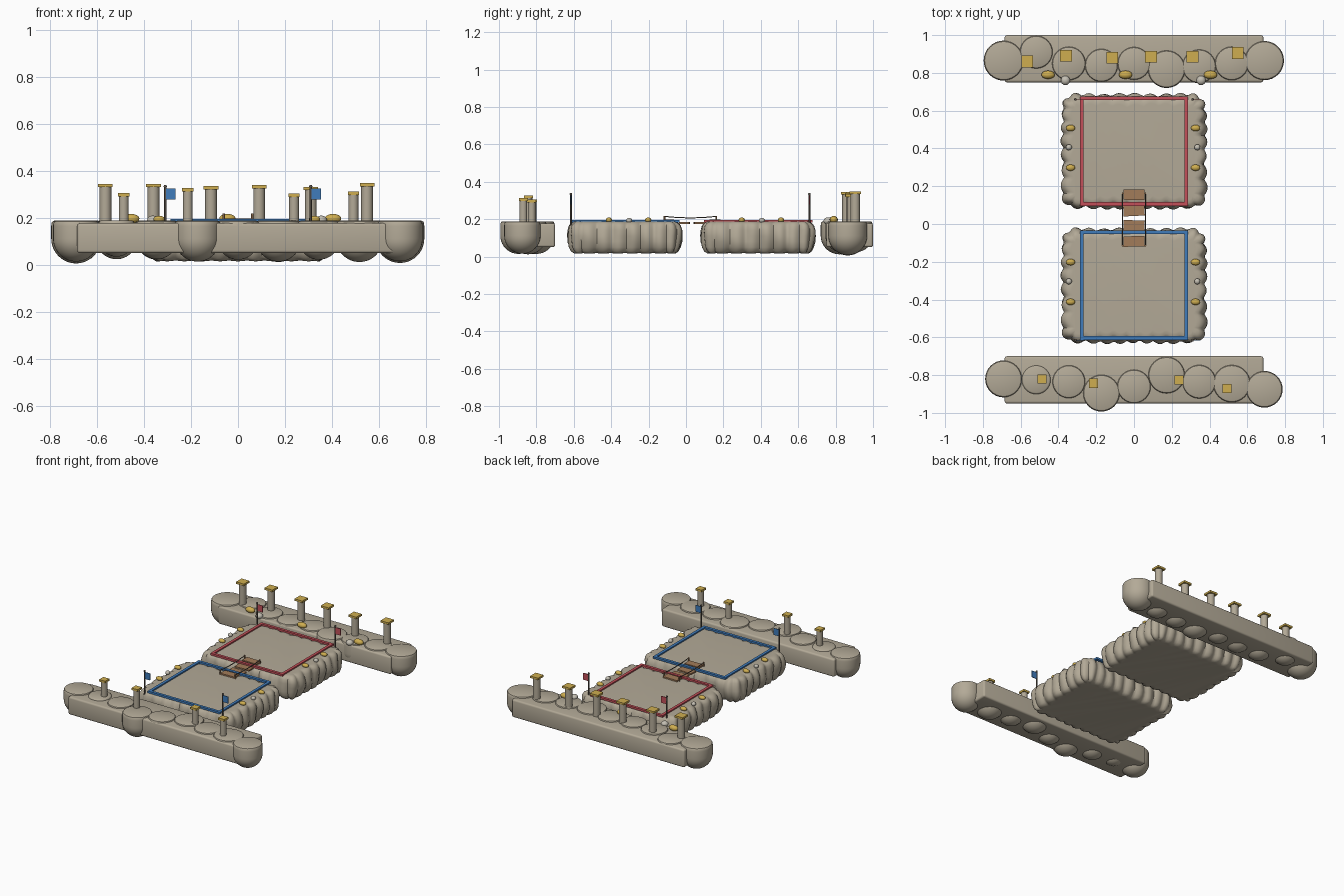
import bpy, bmesh, math
from mathutils import Vector

if "Cube" in bpy.data.objects:
    bpy.data.objects.remove(bpy.data.objects["Cube"])


def mat(name, c):
    m = bpy.data.materials.new(name)
    m.diffuse_color = (*c, 1)
    m.use_nodes = True
    m.node_tree.nodes["Principled BSDF"].inputs["Base Color"].default_value = m.diffuse_color
    return m


STONE = mat("stone", (0.45, 0.40, 0.31))
GOLD = mat("gold", (0.62, 0.42, 0.08))
PEBBLE = mat("pebble", (0.55, 0.52, 0.45))
WOOD = mat("wood", (0.36, 0.20, 0.10))
DARK = mat("dark", (0.12, 0.10, 0.08))
RED = mat("red", (0.55, 0.08, 0.10))
BLUE = mat("blue", (0.05, 0.20, 0.50))


def make(name, bm, m, angle=None):
    bmesh.ops.recalc_face_normals(bm, faces=bm.faces[:])
    me = bpy.data.meshes.new(name)
    bm.to_mesh(me)
    bm.free()
    me.materials.append(m)
    o = bpy.data.objects.new(name, me)
    bpy.context.collection.objects.link(o)
    if angle:
        bpy.ops.object.select_all(action='DESELECT')
        bpy.context.view_layer.objects.active = o
        o.select_set(True)
        bpy.ops.object.shade_smooth_by_angle(angle=math.radians(angle))
    return o


def box(name, c, size, m, bevel=0, rot=0):
    bm = bmesh.new()
    bmesh.ops.create_cube(bm, size=1)
    bmesh.ops.scale(bm, vec=size, verts=bm.verts)
    if bevel:
        bmesh.ops.bevel(bm, geom=bm.edges[:], offset=bevel, segments=3, affect='EDGES', profile=0.5)
    o = make(name, bm, m, 40 if bevel else None)
    o.location = c
    o.rotation_euler.z = rot
    return o


def lathe(name, x, y, profile, m, n=32, angle=40):
    bm = bmesh.new()
    rings = [[bm.verts.new((x + r * math.cos(2 * math.pi * i / n), y + r * math.sin(2 * math.pi * i / n), z))
              for i in range(n)] for r, z in profile]
    skin(bm, rings)
    return make(name, bm, m, angle)


def skin(bm, rings):
    n = len(rings[0])
    for a, b in zip(rings, rings[1:]):
        for i in range(n):
            bm.faces.new((a[i], a[(i + 1) % n], b[(i + 1) % n], b[i]))
    bm.faces.new(rings[0])
    bm.faces.new(rings[-1])


def ball(name, c, s, m):
    bm = bmesh.new()
    bmesh.ops.create_uvsphere(bm, u_segments=14, v_segments=8, radius=1)
    bmesh.ops.scale(bm, vec=s, verts=bm.verts)
    bmesh.ops.translate(bm, vec=c, verts=bm.verts)
    return make(name, bm, m, 60)


def rod(name, pts, r, m):
    cu = bpy.data.curves.new(name, 'CURVE')
    cu.dimensions = '3D'
    cu.bevel_depth, cu.bevel_resolution, cu.use_fill_caps = r, 1, True
    sp = cu.splines.new('POLY')
    sp.points.add(len(pts) - 1)
    for p, q in zip(sp.points, pts):
        p.co = (*q, 1)
    cu.materials.append(m)
    o = bpy.data.objects.new(name, cu)
    bpy.context.collection.objects.link(o)


# Stone banks: a slab with a row of round-bottomed boulders
def bank(name, y0, stones):
    box(name + "_slab", (0, y0, 0.114), (1.37, 0.25, 0.128), STONE, 0.012)
    for i, (y, r) in enumerate(stones):
        x = -0.69 + 0.1725 * i
        prof = [(r * math.sin(a), 0.112 - 0.1 * r / 0.1 * math.cos(a))
                for a in [math.pi / 2 * (k + 0.3) / 10.3 for k in range(11)]]
        prof += [(r, 0.165), (r * 0.985, 0.178), (r * 0.95, 0.185), (r * 0.88, 0.188)]
        lathe(name + "_boulder", x, y, prof, STONE)


bank("front_bank", -0.825, [(-0.82, .098), (-0.825, .077), (-0.835, .088), (-0.895, .098), (-0.86, .09),
                            (-0.80, .098), (-0.835, .09), (-0.845, .1), (-0.875, .097)])
bank("back_bank", 0.875, [(0.865, .106), (0.91, .088), (0.85, .09), (0.84, .088), (0.85, .088),
                          (0.82, .1), (0.835, .09), (0.85, .09), (0.865, .104)])


# Pillars with square gold caps
def pillar(x, y, top, r, cap):
    lathe("pillar_shaft", x, y, [(r, 0.17), (r, top - 0.006)], STONE, 16)
    box("pillar_cap", (x, y, top - 0.007), (cap, cap, 0.014), GOLD)


for x, y, t in [(-.565, .86, .345), (-.36, .89, .345), (-.115, .88, .336), (.09, .885, .34),
                (.31, .885, .332), (.55, .905, .348)]:
    pillar(x, y, t, 0.025, 0.062)
for x, y, t in [(-.487, -.82, .306), (-.214, -.843, .327), (.239, -.825, .304), (.492, -.87, .312)]:
    pillar(x, y, t, 0.021, 0.048)


# Lumpy floating islands, lofted from scalloped rounded rectangles
def island(name, yc, hx=0.378, hy=0.298, cr=0.075):
    base = []
    for q, (sx, sy) in enumerate([(1, 1), (-1, 1), (-1, -1), (1, -1)]):
        c = Vector((sx * (hx - cr), sy * (hy - cr)))
        for k in range(11):
            a = math.pi / 2 * (q + k / 10)
            d = Vector((math.cos(a), math.sin(a)))
            base.append((c + d * cr, d))
        nx, ny = [(-1, 1), (-1, -1), (1, -1), (1, 1)][q]
        end = Vector((nx * (hx - cr), ny * (hy - cr))) + d * cr
        start = base[-1][0]
        for k in range(1, 48):
            base.append((start.lerp(end, k / 48), d))
    length, s = 0, []
    for i, (p, d) in enumerate(base):
        s.append(length)
        length += (base[(i + 1) % len(base)][0] - p).length
    prof = [(0.062, .018), (.04, .021), (.022, .033), (.010, .05), (.002, .08), (0, .11),
            (.002, .14), (.009, .163), (.02, .178), (.036, .186), (.055, .187)]
    bm = bmesh.new()
    rings = []
    for inset, z in prof:
        ring = []
        for (p, d), u in zip(base, s):
            t = u / length * 2 * math.pi
            lump = 0.016 * abs(math.sin(t * 17 + 0.6 * math.sin(t * 3))) - 0.008
            lump += 0.004 * math.sin(t * 9 + z * 40)
            dz = -0.006 * abs(math.sin(t * 17)) if z < 0.04 and inset < 0.06 else 0
            q = p - d * (inset - lump)
            ring.append(bm.verts.new((q.x, q.y + yc, z + dz)))
        rings.append(ring)
    skin(bm, rings)
    make(name, bm, STONE, 50)


for name, yc, fc, col in [("front_island", -0.327, -0.324, BLUE), ("back_island", 0.385, 0.386, RED)]:
    island(name, yc)
    # Coloured border around the playing field
    for s in (-1, 1):
        box(name + "_border_side", (s * 0.277, fc, 0.189), (0.02, 0.58, 0.014), col)
        box(name + "_border_end", (0, fc + s * 0.28, 0.189), (0.57, 0.02, 0.014), col)
        # Nuggets and pebbles along the rim
        xr = -0.005 + s * 0.331
        for dy in (-0.105, 0.105):
            ball("gold_nugget", (xr, fc + 0.005 + dy + 0.012, 0.195), (0.025, 0.017, 0.014), GOLD)
        ball("rim_pebble", (xr + s * 0.009, fc + 0.02, 0.193), (0.016, 0.016, 0.014), PEBBLE)
        # Corner flags on the outer edge
        fx, fy = s * 0.31, -0.615 if col is BLUE else 0.66
        rod("flag_pole", [(fx, fy, 0.165), (fx, fy, 0.333)], 0.005, DARK)
        ball("flag_finial", (fx, fy, 0.334), (0.007, 0.007, 0.007), DARK)
        box("flag", (fx + 0.022, fy, 0.302), (0.042, 0.004, 0.048), col)

# Nuggets and pebbles in front of the back bank
for x in (-0.455, -0.045, 0.405):
    ball("bank_nugget", (x, 0.79, 0.197), (0.036, 0.022, 0.02), GOLD)
for x in (-0.363, 0.355):
    ball("bank_pebble", (x, 0.76, 0.19), (0.025, 0.025, 0.02), PEBBLE)

# Plank bridge with posts and sagging ropes
for y, z, r in [(-0.092, 0.192, 0.03), (-0.008, 0.18, -0.04), (0.07, 0.18, 0.05), (0.155, 0.192, -0.02)]:
    box("bridge_plank", (0, y, z), (0.112, 0.055, 0.01), WOOD, 0, r)
for s in (-1, 1):
    for y in (-0.115, 0.162):
        rod("bridge_post", [(s * 0.06, y, 0.175), (s * 0.06, y, 0.218)], 0.005, WOOD)
    rod("bridge_rope", [(s * 0.06, 0.0235 + 0.1385 * k / 5, 0.207 + 0.008 * (k / 5) ** 2)
                        for k in range(-5, 6)], 0.003, DARK)
